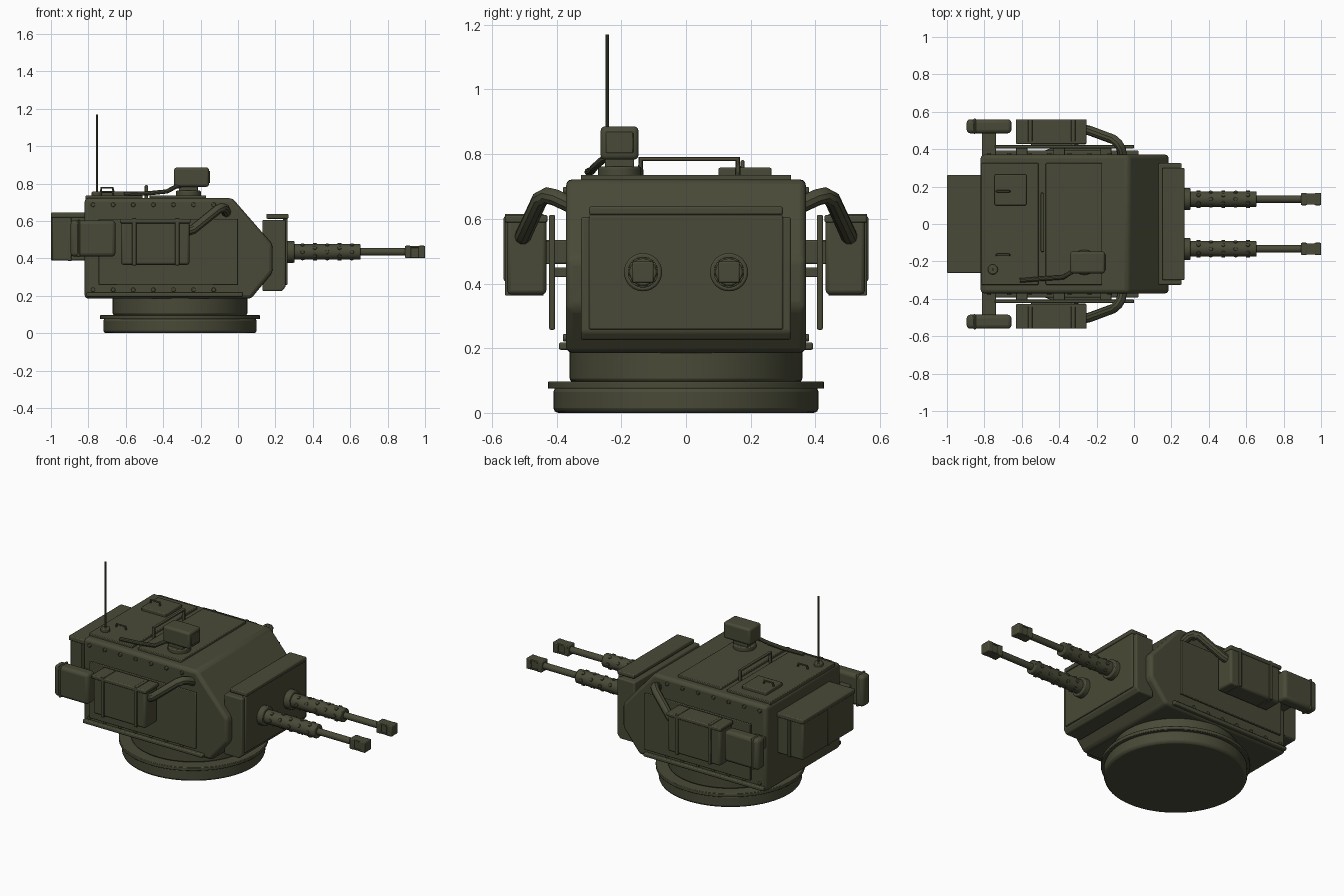
import bpy, bmesh, math
from mathutils import Vector

if "Cube" in bpy.data.objects:
    bpy.data.objects.remove(bpy.data.objects["Cube"])

olive = bpy.data.materials.new("olive_drab")
olive.diffuse_color = (0.066, 0.068, 0.038, 1)
olive.use_nodes = True
olive.node_tree.nodes["Principled BSDF"].inputs["Base Color"].default_value = olive.diffuse_color


def finish(ob, bevel=0.0, segs=2):
    ob.data.materials.append(olive)
    if bevel:
        m = ob.modifiers.new("bevel", 'BEVEL')
        m.width, m.segments, m.limit_method = bevel, segs, 'ANGLE'
        m.angle_limit = math.radians(25)
    bpy.ops.object.select_all(action='DESELECT')
    ob.select_set(True)
    bpy.context.view_layer.objects.active = ob
    bpy.ops.object.shade_smooth_by_angle(angle=math.radians(35))
    return ob


def from_bmesh(name, bm, bevel=0.0, segs=2):
    bmesh.ops.recalc_face_normals(bm, faces=bm.faces)
    me = bpy.data.meshes.new(name)
    bm.to_mesh(me)
    bm.free()
    ob = bpy.data.objects.new(name, me)
    bpy.context.collection.objects.link(ob)
    return finish(ob, bevel, segs)


def box(name, x, y, z, bevel=0.006, segs=2):
    bm = bmesh.new()
    bmesh.ops.create_cube(bm, size=1)
    for v in bm.verts:
        v.co = [(a + b) / 2 + c * (b - a) for (a, b), c in zip((x, y, z), v.co)]
    return from_bmesh(name, bm, bevel, segs)


def cyl(name, p, q, r, bevel=0.0, sides=24):
    p, q = Vector(p), Vector(q)
    d = q - p
    bm = bmesh.new()
    bmesh.ops.create_cone(bm, cap_ends=True, segments=sides, radius1=r, radius2=r, depth=d.length)
    rot = d.to_track_quat('Z', 'Y')
    for v in bm.verts:
        v.co = rot @ v.co + (p + q) / 2
    return from_bmesh(name, bm, bevel)


def profile(name, pts, half, bevel):
    """Side profile in x/z, extruded across y."""
    bm = bmesh.new()
    f = bm.faces.new([bm.verts.new((x, -half, z)) for x, z in pts])
    ext = bmesh.ops.extrude_face_region(bm, geom=[f])
    for v in ext['geom']:
        if isinstance(v, bmesh.types.BMVert):
            v.co.y = half
    return from_bmesh(name, bm, bevel, 3)


def tube(name, pts, r):
    cu = bpy.data.curves.new(name, 'CURVE')
    cu.dimensions, cu.bevel_depth, cu.bevel_resolution = '3D', r, 3
    cu.use_fill_caps = True
    sp = cu.splines.new('POLY')
    sp.points.add(len(pts) - 1)
    for p, c in zip(sp.points, pts):
        p.co = (*c, 1)
    ob = bpy.data.objects.new(name, cu)
    bpy.context.collection.objects.link(ob)
    bpy.ops.object.select_all(action='DESELECT')
    ob.select_set(True)
    bpy.context.view_layer.objects.active = ob
    bpy.ops.object.convert(target='MESH')
    return finish(bpy.context.object)


# Turning ring
C = -0.31
for name, z0, z1, r, b in (("base_ring", 0, 0.08, 0.41, 0.015), ("ring_flange", 0.075, 0.097, 0.427, 0.003),
                           ("neck_ring", 0.095, 0.2, 0.36, 0.012)):
    cyl(name, (C, 0, z0), (C, 0, z1), r, b, 64)

# Armoured hull and gun shield
profile("hull", [(-0.82, 0.185), (0.07, 0.185), (0.185, 0.325), (0.185, 0.475), (-0.03, 0.722), (-0.82, 0.722)], 0.371, 0.02)
profile("gun_shield", [(0.13, 0.225), (0.235, 0.225), (0.255, 0.25), (0.255, 0.605), (0.13, 0.605)], 0.325, 0.008)
box("shield_face", (0.24, 0.265), (-0.3, 0.3), (0.258, 0.612), 0.005)
box("shield_lip", (0.152, 0.27), (-0.3, 0.3), (0.612, 0.638), 0.006)

# Twin guns
for s in (-1, 1):
    y, z = 0.133 * s, 0.435
    cyl("gun_collar", (0.25, y, z), (0.302, y, z), 0.059, 0.006, 32)
    cyl("gun_jacket", (0.29, y, z), (0.655, y, z), 0.042, 0.005, 32)
    cyl("gun_barrel", (0.64, y, z), (0.92, y, z), 0.02)
    for x0, x1, h in ((0.893, 0.925, 0.033), (0.92, 0.972, 0.026), (0.965, 1.0, 0.033)):
        box("muzzle_brake", (x0, x1), (y - h, y + h), (z - h, z + h), 0.005)
    for h in (-0.027, 0.027):
        box("muzzle_rib", (0.92, 0.97), (y - 0.03, y + 0.03), (z + h - 0.005, z + h + 0.005), 0.002)
    cyl("muzzle_bore_ring", (0.99, y, z), (1.0, y, z), 0.016)
    for i in range(5):
        for k in range(6):
            a = math.radians(60 * k + 30 * (i % 2))
            d = Vector((0, math.cos(a), math.sin(a)))
            p = Vector((0.345 + 0.066 * i, y, z))
            cyl("jacket_stud", p + d * 0.036, p + d * 0.047, 0.011, 0.002, 10)

# Rear stowage bin
box("rear_bin", (-0.995, -0.81), (-0.255, 0.255), (0.388, 0.63), 0.01)
box("rear_bin_lid", (-1.0, -0.81), (-0.262, 0.262), (0.618, 0.646), 0.006)
box("rear_bin_strap", (-1.0, -0.9), (-0.012, 0.012), (0.39, 0.64), 0.003)
box("rear_bin_band", (-0.91, -0.89), (-0.26, 0.26), (0.386, 0.635), 0.003)

# Both flanks
def span(s, a, b):
    return (min(s * a, s * b), max(s * a, s * b))

for s in (-1, 1):
    box("skirt_plate", (-0.745, 0.0), span(s, 0.405, 0.423), (0.257, 0.612), 0.004)
    for x in (-0.6, -0.4, -0.15):
        box("plate_bracket", (x - 0.03, x + 0.03), span(s, 0.36, 0.41), (0.42, 0.45), 0.004)
    box("lower_rail", (-0.81, 0.025), span(s, 0.36, 0.393), (0.195, 0.218), 0.006)
    for i in range(7):
        x = -0.775 + 0.1075 * i
        for z in (0.687, 0.232):
            cyl("rivet", (x, s * 0.36, z), (x, s * 0.38, z), 0.012, 0.004, 12)

    # side bin with lid and straps
    box("side_bin", (-0.625, -0.26), span(s, 0.432, 0.553), (0.366, 0.6), 0.012)
    box("side_bin_lid", (-0.632, -0.253), span(s, 0.428, 0.56), (0.588, 0.612), 0.006)
    for x in (-0.555, -0.325):
        box("side_bin_strap", (x - 0.011, x + 0.011), span(s, 0.44, 0.56), (0.363, 0.615), 0.003)
    box("side_bin_mount", (-0.55, -0.33), span(s, 0.415, 0.44), (0.46, 0.53), 0.003)

    # rear pod on its arm
    box("pod", (-0.895, -0.655), span(s, 0.485, 0.56), (0.41, 0.604), 0.02, 3)
    box("pod_band", (-0.86, -0.845), span(s, 0.482, 0.564), (0.407, 0.608), 0.02, 3)
    box("pod_arm", (-0.813, -0.738), span(s, 0.36, 0.495), (0.46, 0.535), 0.006)

    # exhaust pipe
    tube("bent_pipe", [(-0.27, s * 0.505, 0.545), (-0.24, s * 0.5, 0.555), (-0.11, s * 0.452, 0.66),
                       (-0.085, s * 0.43, 0.672), (-0.07, s * 0.405, 0.666), (-0.06, s * 0.35, 0.64)], 0.026)

# Roof plates and hatch
box("roof_plate_rear", (-0.815, -0.51), (-0.325, 0.325), (0.71, 0.736), 0.004)
box("roof_plate_front", (-0.472, -0.17), (-0.325, 0.325), (0.71, 0.736), 0.004)
box("hatch", (-0.745, -0.575), (0.1, 0.265), (0.73, 0.758), 0.006)
for y, z in ((0.175, 0.757), (-0.165, 0.735)):
    tube("small_handle", [(-0.735, y, z - 0.005), (-0.73, y, z + 0.02), (-0.67, y, z + 0.02), (-0.665, y, z - 0.005)], 0.006)
tube("long_handle", [(-0.49, -0.14, 0.715), (-0.49, -0.14, 0.785), (-0.49, 0.16, 0.785), (-0.49, 0.16, 0.715)], 0.01)

# Antenna
cyl("antenna_base", (-0.755, -0.243, 0.73), (-0.755, -0.243, 0.757), 0.027, 0.006)
cyl("antenna_rod", (-0.755, -0.243, 0.75), (-0.755, -0.243, 1.17), 0.0055, 0, 10)

# Roof sight with cable
cyl("sight_base", (-0.265, -0.205, 0.73), (-0.265, -0.205, 0.762), 0.067, 0.006, 32)
box("sight_neck", (-0.315, -0.215), (-0.25, -0.16), (0.755, 0.79), 0.005)
box("sight_head", (-0.342, -0.155), (-0.264, -0.147), (0.783, 0.886), 0.014, 3)
box("sight_window", (-0.17, -0.15), (-0.248, -0.163), (0.803, 0.868), 0.003)
tube("sight_cable", [(-0.61, -0.302, 0.745), (-0.48, -0.292, 0.748), (-0.38, -0.285, 0.758),
                     (-0.33, -0.255, 0.785), (-0.28, -0.225, 0.79)], 0.012)
